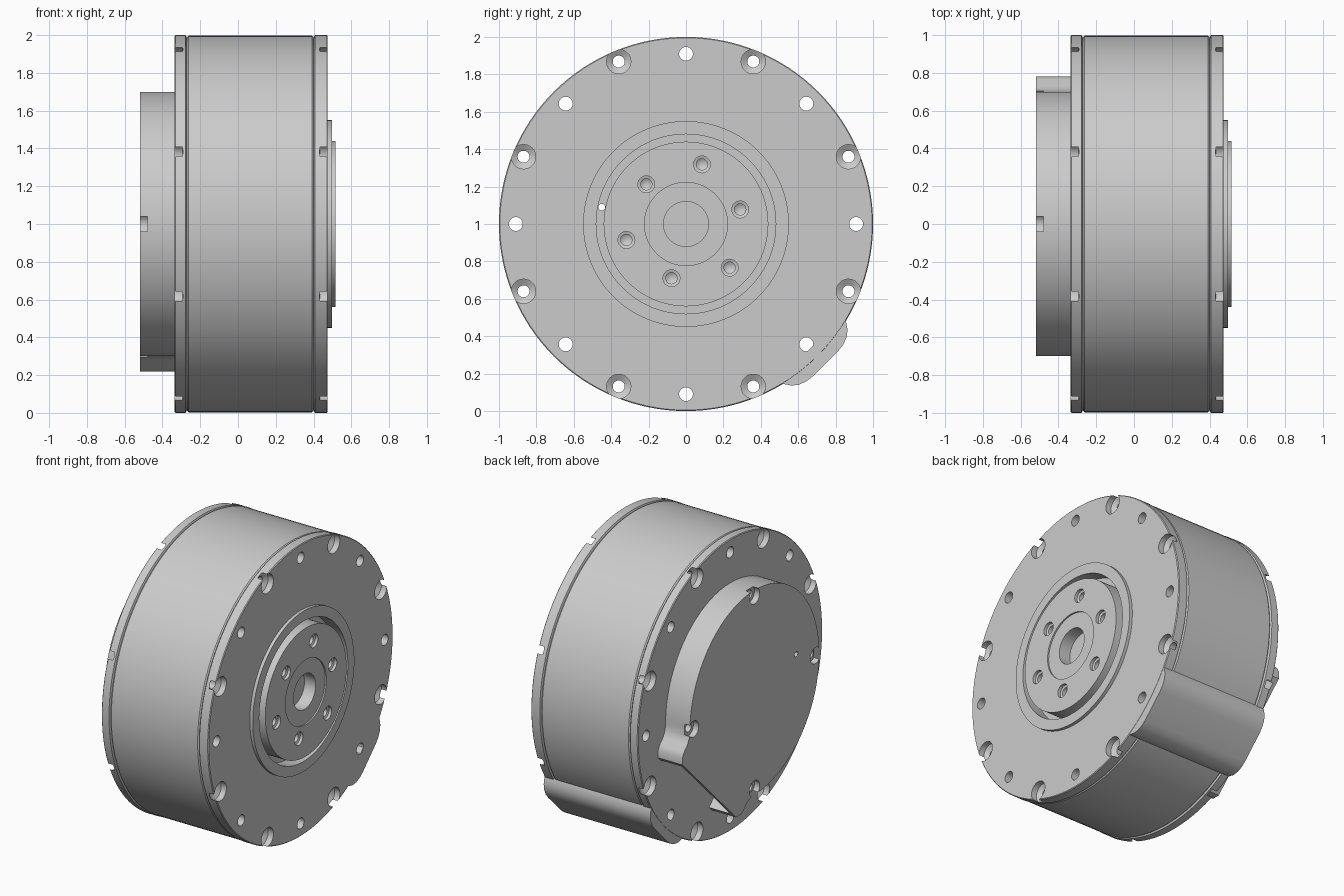
import bpy, bmesh, math
from mathutils import Matrix, Vector

cube = bpy.data.objects.get("Cube")
if cube:
    bpy.data.objects.remove(cube)

grey = bpy.data.materials.new("machined_grey")
grey.use_nodes = True
grey.diffuse_color = (0.6, 0.6, 0.6, 1)
grey.node_tree.nodes["Principled BSDF"].inputs["Base Color"].default_value = (0.6, 0.6, 0.6, 1)


def lathe(bm, profile, y=0.0, z=0.0, steps=128, closed=False):
    """Spin (x, radius) points about an axis parallel to x."""
    start = len(bm.verts)
    tmp = bmesh.new()
    verts = [tmp.verts.new((x, r, 0)) for x, r in profile]
    pairs = list(zip(verts, verts[1:] + verts[:1]))
    edges = [tmp.edges.new(p) for p in (pairs if closed else pairs[:-1])]
    bmesh.ops.spin(tmp, geom=verts + edges, cent=(0, 0, 0), axis=(1, 0, 0),
                   angle=math.tau, steps=steps, use_duplicate=False)
    bmesh.ops.remove_doubles(tmp, verts=tmp.verts[:], dist=1e-5)
    bmesh.ops.recalc_face_normals(tmp, faces=tmp.faces[:])
    bmesh.ops.translate(tmp, verts=tmp.verts[:], vec=(0, y, z + 1))
    mesh = bpy.data.meshes.new("scratch")
    tmp.to_mesh(mesh)
    tmp.free()
    bm.from_mesh(mesh)
    bpy.data.meshes.remove(mesh)


def prism(bm, outline, x0, x1):
    """Extrude a (y, z) outline along x."""
    face = bm.faces.new([bm.verts.new((x0, y, z + 1)) for y, z in outline])
    new = bmesh.ops.extrude_face_region(bm, geom=[face])["geom"]
    bmesh.ops.translate(bm, verts=[v for v in new if isinstance(v, bmesh.types.BMVert)],
                        vec=(x1 - x0, 0, 0))
    bmesh.ops.recalc_face_normals(bm, faces=bm.faces[:])


def finish(name, bm):
    mesh = bpy.data.meshes.new(name)
    bm.to_mesh(mesh)
    bm.free()
    mesh.materials.append(grey)
    obj = bpy.data.objects.new(name, mesh)
    bpy.context.collection.objects.link(obj)
    return obj


def turned(name, profile, closed=False):
    bm = bmesh.new()
    lathe(bm, profile, closed=closed)
    return finish(name, bm)


def polar(radius, degrees):
    a = math.radians(degrees)
    return radius * math.cos(a), radius * math.sin(a)


def diagonal(d, t):
    """Outward distance and sideways offset along the lower rear diagonal."""
    return (d + t) / math.sqrt(2), (t - d) / math.sqrt(2)


def drill(bm, r, x0, x1, y, z):
    lathe(bm, [(x0, 0), (x0, r), (x1, r), (x1, 0)], y, z, 32)


def cut(obj, cutter):
    mod = obj.modifiers.new("cut", "BOOLEAN")
    mod.operation = "DIFFERENCE"
    mod.solver = "EXACT"
    mod.object = cutter
    bpy.context.view_layer.objects.active = obj
    bpy.ops.object.modifier_apply(modifier=mod.name)


FRONT, BACK, CAP = 0.475, -0.335, -0.52

# Turned housing parts
housing = turned("housing", [(-0.27, 0), (-0.27, 0.99), (-0.262, 0.997), (0.392, 0.997),
                             (0.4, 0.99), (0.4, 0)])
front_plate = turned("front_plate", [(0.4, 0.48), (0.4, 0.985), (0.408, 1), (0.47, 1),
                                     (FRONT, 0.995), (FRONT, 0.55), (0.497, 0.55),
                                     (0.497, 0.48)], closed=True)
back_plate = turned("back_plate", [(BACK, 0), (BACK, 0.995), (-0.33, 1), (-0.278, 1),
                                   (-0.27, 0.985), (-0.27, 0)])
hub = turned("output_hub", [(0.39, 0), (0.39, 0.44), (0.515, 0.44), (0.515, 0.222),
                            (0.505, 0.222), (0.505, 0.12), (0.42, 0.12), (0.42, 0)])

# Rim holes: plain and counterbored ones alternate
bm = bmesh.new()
for i in range(8):
    drill(bm, 0.037, -0.6, 0.6, *polar(0.91, 45 * i))
    lathe(bm, [(-0.6, 0), (-0.6, 0.065), (BACK + 0.04, 0.065), (BACK + 0.06, 0.032),
               (FRONT - 0.06, 0.032), (FRONT - 0.04, 0.065), (0.6, 0.065), (0.6, 0)],
          *polar(0.94, 22.5 + 45 * i), 32)
drill(bm, 0.018, -0.6, 0.6, -0.45, 0.09)
rim_cutter = finish("rim_hole_cutter", bm)

# Hub bolt holes on two alternating radii
bm = bmesh.new()
for i in range(6):
    y, z = polar(0.33 if i % 2 else 0.30, 15 + 60 * i)
    lathe(bm, [(0.43, 0), (0.45, 0.03), (0.49, 0.03), (0.495, 0.045), (0.6, 0.045), (0.6, 0)],
          y, z, 32)
hub_cutter = finish("hub_hole_cutter", bm)

# Rear cover: round, flaring to a flat cable outlet
bm = bmesh.new()
arc = [polar(0.7, 270 * i / 96) for i in range(97)]
flare = [(0.705, -0.04), (0.725, -0.08), (0.765, -0.12), (0.78, -0.15), (0.78, -0.2)]
mirrored = [(-z, -y) for y, z in flare]
prism(bm, arc + mirrored + flare[::-1], CAP, BACK + 0.002)
rear_cover = finish("rear_cover", bm)

# Cable outlet cavity and cover screw holes
bm = bmesh.new()
prism(bm, [diagonal(d, t) for d, t in ((0.45, -0.37), (0.9, -0.37), (0.9, 0.37), (0.45, 0.37))],
      -0.495, -0.3)
outlet_cutter = finish("outlet_cutter", bm)
bm = bmesh.new()
for i in range(4):
    lathe(bm, [(-0.42, 0), (-0.42, 0.03), (-0.48, 0.03), (-0.48, 0.055), (-0.6, 0.055),
               (-0.6, 0)], *polar(0.66, 90 * i), 32)
drill(bm, 0.018, -0.6, -0.3, -0.45, 0.09)
cover_cutter = finish("cover_hole_cutter", bm)

# Raised cable channel along the lower rear side
bm = bmesh.new()
half = [(0.94, 0.25), (0.975, 0.235), (1.01, 0.212), (1.035, 0.18), (1.05, 0.14), (1.055, 0.1)]
prism(bm, [diagonal(d, t) for d, t in half + [(d, -t) for d, t in half[::-1]]],
      BACK + 0.001, FRONT - 0.001)
channel = finish("cable_channel", bm)

for part in (housing, front_plate, back_plate):
    cut(part, rim_cutter)
cut(hub, hub_cutter)
cut(rear_cover, outlet_cutter)
cut(rear_cover, cover_cutter)
for cutter in (rim_cutter, hub_cutter, outlet_cutter, cover_cutter):
    bpy.data.objects.remove(cutter)

# Smooth shading with sharp machined edges
bpy.ops.object.select_all(action="DESELECT")
for part in (housing, front_plate, back_plate, hub, rear_cover, channel):
    part.select_set(True)
bpy.context.view_layer.objects.active = housing
bpy.ops.object.shade_smooth_by_angle(angle=math.radians(30))
